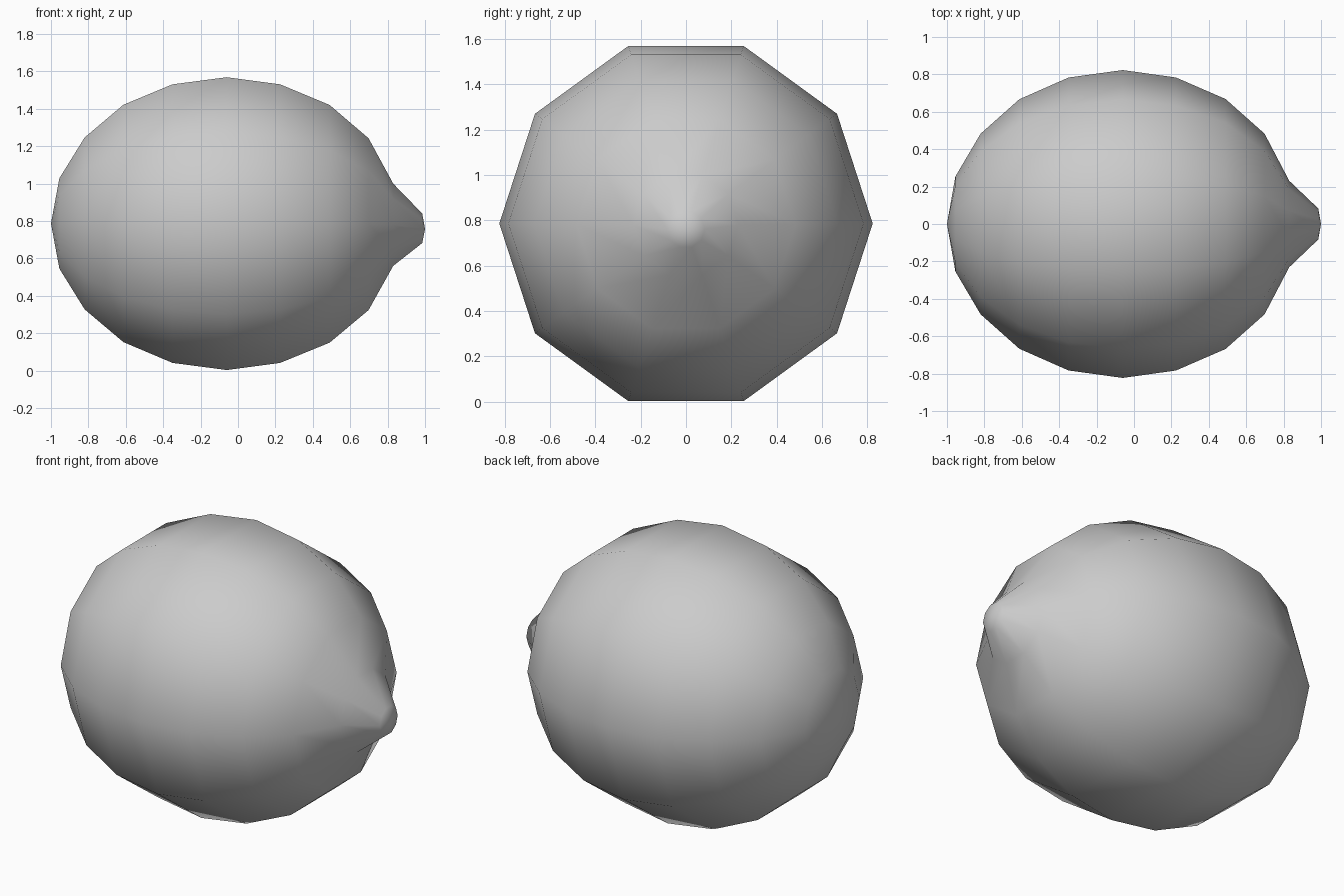
import bpy, bmesh
from math import cos, sin, tau

if "Cube" in bpy.data.objects:
    bpy.data.objects.remove(bpy.data.objects["Cube"])

SIDES = 10
# Rings along x: (x, radius, centre z)
RINGS = [(-0.955, 0.254, 0.787), (-0.82, 0.483, 0.787), (-0.613, 0.667, 0.787),
         (-0.35, 0.783, 0.786), (-0.06, 0.823, 0.786), (0.225, 0.783, 0.786),
         (0.49, 0.668, 0.785), (0.698, 0.483, 0.783), (0.83, 0.231, 0.78),
         (0.985, 0.083, 0.761)]

bm = bmesh.new()

# Fruit body: ten-sided rings skinned together
loops = []
for x, r, cz in RINGS:
    loops.append([bm.verts.new((x, r * cos(tau * i / SIDES), cz + r * sin(tau * i / SIDES)))
                  for i in range(SIDES)])
for a, b in zip(loops, loops[1:]):
    for i in range(SIDES):
        j = (i + 1) % SIDES
        bm.faces.new((a[i], a[j], b[j], b[i]))

# Rounded end and pointed tip closed with fans
for loop, pole in ((loops[0], (-1, 0, 0.787)), (loops[-1], (1, 0, 0.757))):
    p = bm.verts.new(pole)
    for i in range(SIDES):
        bm.faces.new((loop[i], loop[(i + 1) % SIDES], p))

bmesh.ops.recalc_face_normals(bm, faces=bm.faces)
for f in bm.faces:
    f.smooth = True

mesh = bpy.data.meshes.new("lemon_fruit")
bm.to_mesh(mesh)
bm.free()
bpy.context.collection.objects.link(bpy.data.objects.new("lemon_fruit", mesh))
